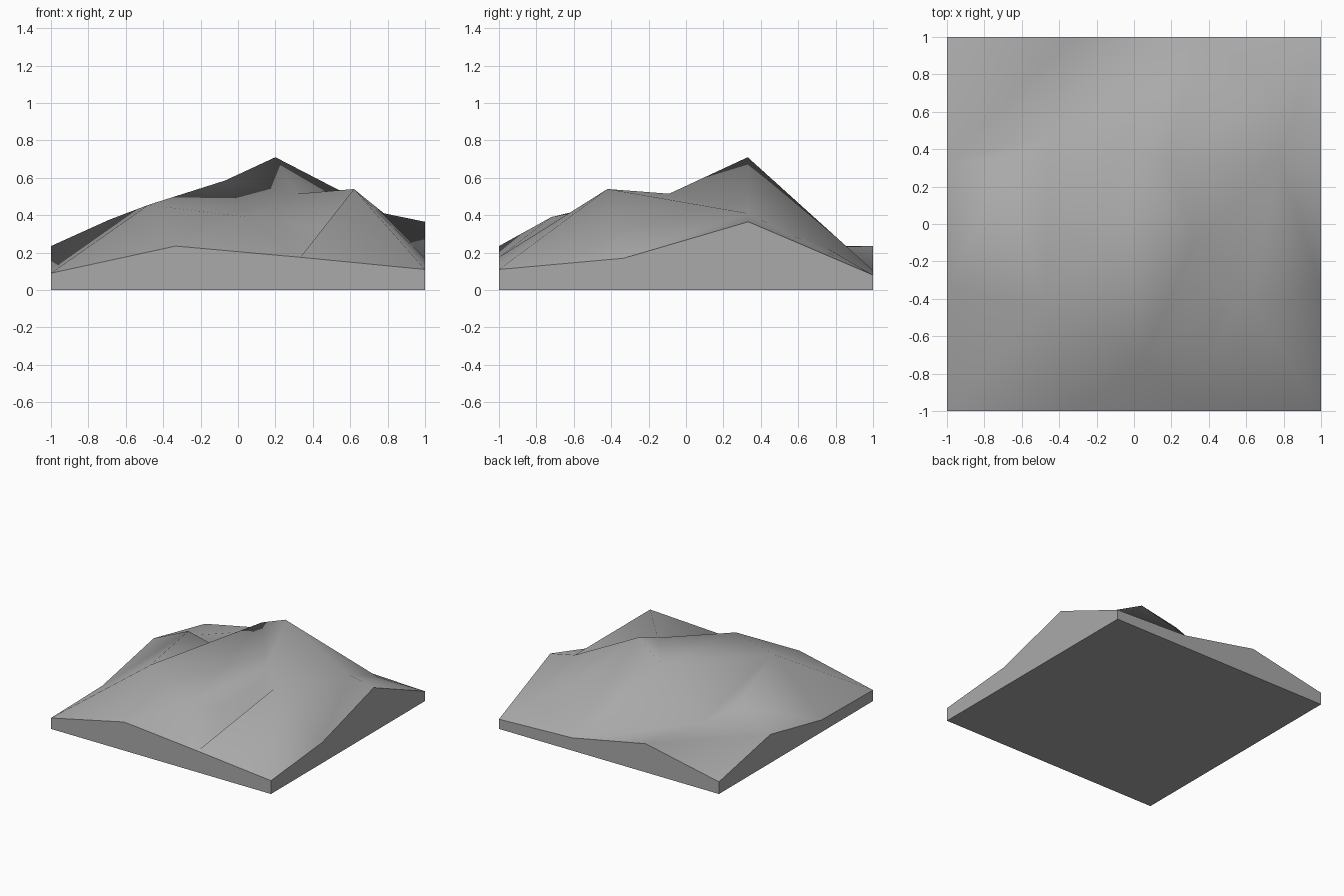
import bpy, bmesh
from mathutils import Vector
from mathutils.geometry import delaunay_2d_cdt

cube = bpy.data.objects.get("Cube")
if cube:
    bpy.data.objects.remove(cube)

# Stone colour
stone = bpy.data.materials.new("grey_stone")
stone.use_nodes = True
grey = (0.4, 0.4, 0.4, 1)
stone.diffuse_color = grey
stone.node_tree.nodes["Principled BSDF"].inputs["Base Color"].default_value = grey

# Rim heights: evenly spaced points on each side, anticlockwise from front left
T = 1 / 3
sides = {
    "f": ((-1, -1), (1, 0), (.09, .235, .175)),
    "r": ((1, -1), (0, 1), (.11, .17, .365)),
    "b": ((1, 1), (-1, 0), (.08, .105, .235)),
    "l": ((-1, 1), (0, -1), (.10, .235, .10)),
}
points = {}
for side, (start, step, heights) in sides.items():
    for i, z in enumerate(heights):
        d = 2 * T * i
        points[side + str(i)] = (start[0] + step[0] * d, start[1] + step[1] * d, z)
rim_count = len(points)

# Peaks, saddles and hollows inside the rim
points.update(
    summit=(.2, .33, .71),
    spur=(.62, -.42, .54),
    east=(.78, .33, .41),
    apron=(.74, .76, .22),
    shoulder=(-.07, .41, .585),
    basin=(-.45, .47, .225),
    flank=(-.69, .34, .375),
    nose=(.05, -.72, .39),
    saddle=(.32, -.09, .515),
    knoll=(-.48, -.45, .455),
    pocket=(.46, -.46, .33),
)

# Ridge and valley lines that the surface must follow
ridges = [
    "f0 knoll shoulder summit east r2",
    "f1 knoll basin shoulder nose knoll",
    "l2 knoll flank basin l1 flank l2",
    "l1 b2 basin b1 shoulder",
    "summit b1 apron summit", "apron east b0 apron",
    "f1 nose pocket spur east saddle spur r1 east",
    "f2 nose saddle pocket f2 spur r0",
    "shoulder saddle summit",
]
names = list(points)
edges = set()
for path in ridges:
    ids = [names.index(n) for n in path.split()]
    edges |= {tuple(sorted(pair)) for pair in zip(ids, ids[1:])}

flat = [Vector(points[n][:2]) for n in names]
tris = delaunay_2d_cdt(flat, list(edges), [], 0, 1e-5)
coords, faces, origin = tris[0], tris[2], tris[3]

# Terrain block: smooth top, flat walls and base
bm = bmesh.new()
heights = [points[names[o[0]]][2] if o else .3 for o in origin]
top = [bm.verts.new((c.x, c.y, z)) for c, z in zip(coords, heights)]
for f in faces:
    face = bm.faces.new([top[i] for i in f])
    face.smooth = True
index = {o[0]: i for i, o in enumerate(origin) if o}
rim = [top[index[i]] for i in range(rim_count)]
base = [bm.verts.new((v.co.x, v.co.y, 0)) for v in rim]
for i in range(rim_count):
    j = (i + 1) % rim_count
    bm.faces.new((rim[i], base[i], base[j], rim[j]))
    edge = bm.edges.get((rim[i], rim[j]))
    if edge:
        edge.smooth = False
bm.faces.new(base)
bmesh.ops.recalc_face_normals(bm, faces=bm.faces)

mesh = bpy.data.meshes.new("terrain_block")
bm.to_mesh(mesh)
bm.free()
mesh.materials.append(stone)
terrain = bpy.data.objects.new("terrain_block", mesh)
bpy.context.collection.objects.link(terrain)
